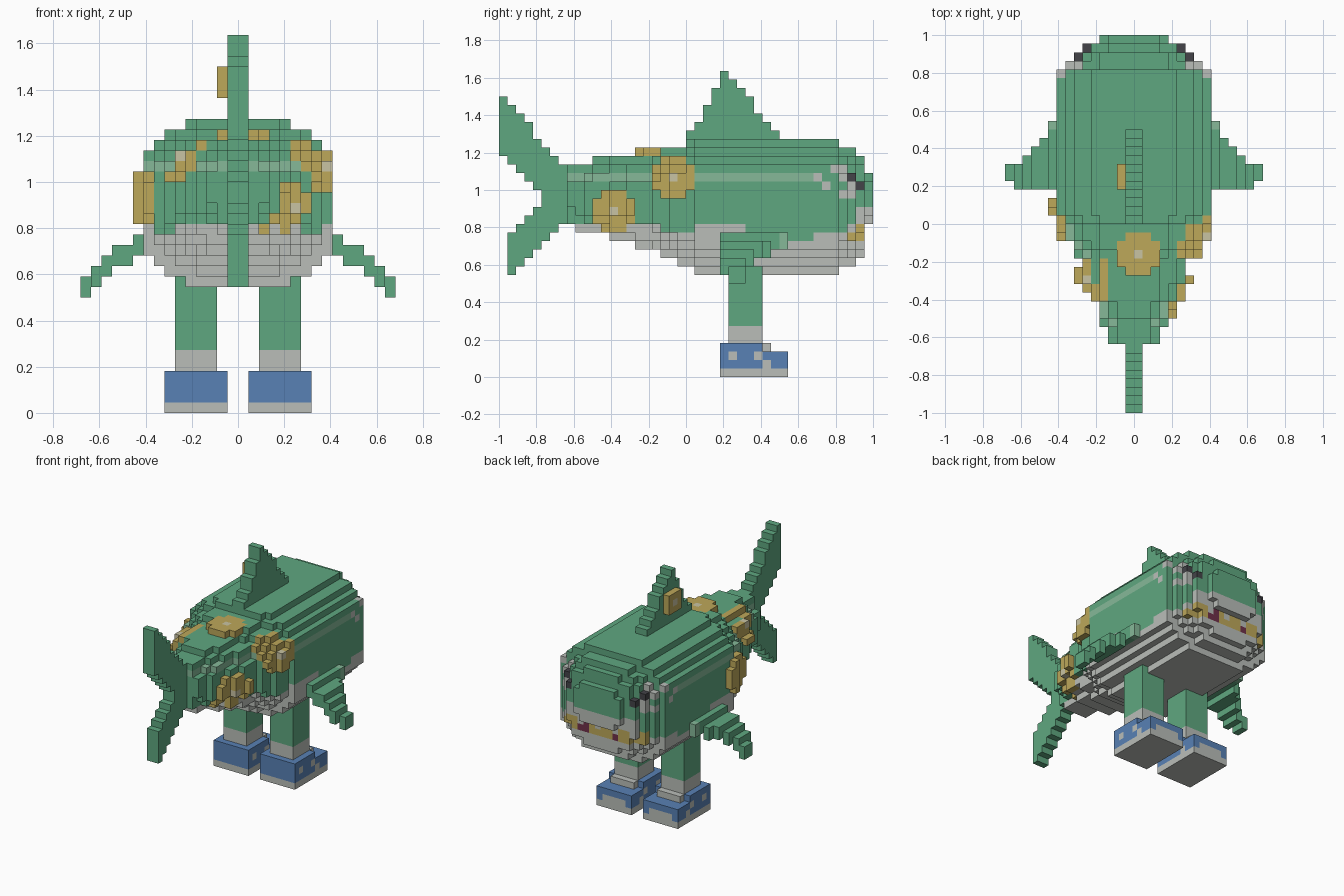
import bpy
import bmesh
from mathutils import Vector

if "Cube" in bpy.data.objects:
    bpy.data.objects.remove(bpy.data.objects["Cube"])

V = 1 / 22  # size of one block


# ---------- colours ----------
def material(name, hex_code):
    def linear(pair):
        c = int(pair, 16) / 255
        return c / 12.92 if c <= 0.04045 else ((c + 0.055) / 1.055) ** 2.4
    rgba = [linear(hex_code[n:n + 2]) for n in (0, 2, 4)] + [1]
    mat = bpy.data.materials.new(name)
    mat.use_nodes = True
    mat.diffuse_color = rgba
    mat.node_tree.nodes["Principled BSDF"].inputs["Base Color"].default_value = rgba
    return mat


PALETTE = {
    "green": "5fa780", "pale_green": "86b999", "off_white": "babeb9",
    "mustard": "bda85a", "cream": "c9c4a4", "blue": "5881b5",
    "black": "434348", "dark_red": "70304a",
}
MATS = {name: material(name, code) for name, code in PALETTE.items()}
ORDER = list(PALETTE)


# ---------- block builder: cells maps (i, j, k) to a colour name ----------
def blocks(name, cells):
    bm = bmesh.new()
    corners = {}

    def vert(p):
        key = tuple(p)
        if key not in corners:
            corners[key] = bm.verts.new(Vector(p) * V)
        return corners[key]

    for cell, colour in cells.items():
        for axis in range(3):
            for side in (0, 1):
                near = list(cell)
                near[axis] += 1 if side else -1
                if tuple(near) in cells:
                    continue
                ring = []
                for a, b in ((0, 0), (1, 0), (1, 1), (0, 1)):
                    p = list(cell)
                    p[axis] += side
                    p[(axis + 1) % 3] += a
                    p[(axis + 2) % 3] += b
                    ring.append(vert(p))
                face = bm.faces.new(ring if side else ring[::-1])
                face.material_index = ORDER.index(colour)
    mesh = bpy.data.meshes.new(name)
    bm.to_mesh(mesh)
    bm.free()
    for mat in MATS.values():
        mesh.materials.append(mat)
    obj = bpy.data.objects.new(name, mesh)
    bpy.context.collection.objects.link(obj)
    return obj


def fill(xs, ys, zs, colour="green"):
    return {(i, j, k): colour for i in range(*xs) for j in range(*ys) for k in range(*zs)}


def mirrored(cells):
    return {(-1 - i, j, k): c for (i, j, k), c in cells.items()}


def step(table, j):
    """Value of the last (start, value) pair that begins at or before j."""
    return [value for start, value in table if start <= j][-1]


# ---------- body profiles along the length ----------
TOP = [(-14, 25), (-11, 26), (-3, 27), (0, 28), (18, 27), (20, 26), (21, 24)]
BOTTOM = [(-14, 18), (-13, 17), (-9, 16), (-6, 15), (-3, 14), (-1, 13), (1, 12),
          (18, 13), (20, 14), (21, 18)]
PLAN = [(-14, 3), (-12, 4), (-9, 5), (-7, 6), (-4, 7), (-2, 8), (1, 9),
        (18, 8), (19, 7), (20, 6), (21, 5)]
BELLY = [(-14, 18), (-3, 17), (1, 18), (7, 17), (10, 16), (15, 17)]
INSET = (4, 2, 1)
EYE_WHITE = {(15, 23), (16, 22), (17, 24), (18, 24), (18, 23), (18, 21), (19, 21), (19, 22)}
EYE_BLACK = {(19, 23), (20, 22)}


def half_width(j, k):
    plan = step(PLAN, j)
    depth = min(step(TOP, j) - 1 - k, k - step(BOTTOM, j))
    inset = INSET[depth] if 0 <= depth < len(INSET) else 0
    return plan - round(inset * plan / 9)


def body_colour(i, j, k):
    edge = max(i, -1 - i) == half_width(j, k) - 1
    if edge and (j, k) in EYE_BLACK:
        return "black"
    if edge and (j, k) in EYE_WHITE:
        return "off_white"
    if j >= 19 and k in (16, 17):  # mouth with teeth
        if k == 17 and i % 3 == 0:
            return "off_white"
        return "dark_red" if i in (-3, 2, 3) else "mustard"
    if k < step(BELLY, j) or (j >= 20 and k < 20):
        return "off_white"
    if k == 23 and j < 15:  # side stripe
        return "pale_green"
    return "green"


# ---------- body ----------
body = {}
for j in range(-14, 22):
    for k in range(step(BOTTOM, j), step(TOP, j)):
        w = half_width(j, k)
        for i in range(-w, w):
            body[i, j, k] = body_colour(i, j, k)


def disc(a, b):
    """Cells of a round five-block spot and their colours."""
    for da in range(-2, 3):
        for db in range(-2, 3):
            if abs(da) + abs(db) < 4:
                yield a + da, b + db, "mustard" if da or db else "cream"


for i, j, colour in disc(0, -4):  # spot on the back
    body[i, j, 26] = colour
blocks("body", body)


# ---------- raised spots on the flanks ----------
def flank_spot(name, side, j0, k0):
    cells = {}
    for j, k, colour in disc(j0, k0):
        if k < step(TOP, j):
            w = half_width(j, k)
            cells[w if side > 0 else -1 - w, j, k] = colour
    blocks(name, cells)


flank_spot("left_front_spot", 1, -2, 23)
flank_spot("left_rear_spot", 1, -9, 19)
flank_spot("right_front_spot", -1, 0, 20)
flank_spot("right_rear_spot", -1, -7, 24)

# ---------- dorsal fin and its spot ----------
dorsal = {}
for j, top in enumerate((29, 30, 32, 34, 36, 35, 34, 33, 31, 30, 29)):
    dorsal |= fill((-1, 1), (j, j + 1), (27, top))
blocks("dorsal_fin", dorsal)
fin_spot = fill((-2, -1), (4, 7), (30, 33), "mustard")
fin_spot[-2, 5, 31] = "cream"
blocks("dorsal_fin_spot", fin_spot)

# ---------- forked tail fin ----------
tail = {}
for n, top in enumerate((33, 32, 31, 30, 28, 27, 26, 25)):
    j = n - 22
    tail |= fill((-1, 1), (j, j + 1), (max(26 - n, 20), top))
    if n:
        tail |= fill((-1, 1), (j, j + 1), (min(11 + n, 18), min(16 + n, 22)))
blocks("tail_fin", tail)

# ---------- drooping side fins ----------
fin = {}
for n, (front, low) in enumerate(((12, 15), (10, 14), (9, 14), (8, 13), (7, 12), (7, 11))):
    start = 5 if n == 5 else 4
    fin |= fill((9 + n, 10 + n), (start, front), (low, low + 2))
fin |= fill((9, 10), (11, 12), (15, 17), "pale_green")
blocks("left_side_fin", fin)
blocks("right_side_fin", mirrored(fin))

# ---------- legs, socks and shoes ----------
shoe = fill((1, 7), (4, 12), (0, 3), "blue") | fill((1, 7), (4, 9), (3, 4), "blue")
shoe |= fill((2, 6), (9, 10), (3, 4), "off_white")
for i, j, k in shoe:
    sole = k == 0
    toe_cap = j == 11 and k == 1 and 1 < i < 6
    side_dot = i in (1, 6) and (j, k) in {(5, 2), (8, 2), (9, 1)}
    if sole or toe_cap or side_dot:
        shoe[i, j, k] = "off_white"
leg = fill((2, 6), (5, 9), (6, 13))
sock = fill((2, 6), (5, 9), (4, 6), "off_white")
for part, cells in (("leg", leg), ("sock", sock), ("shoe", shoe)):
    blocks("left_" + part, cells)
    blocks("right_" + part, mirrored(cells))
